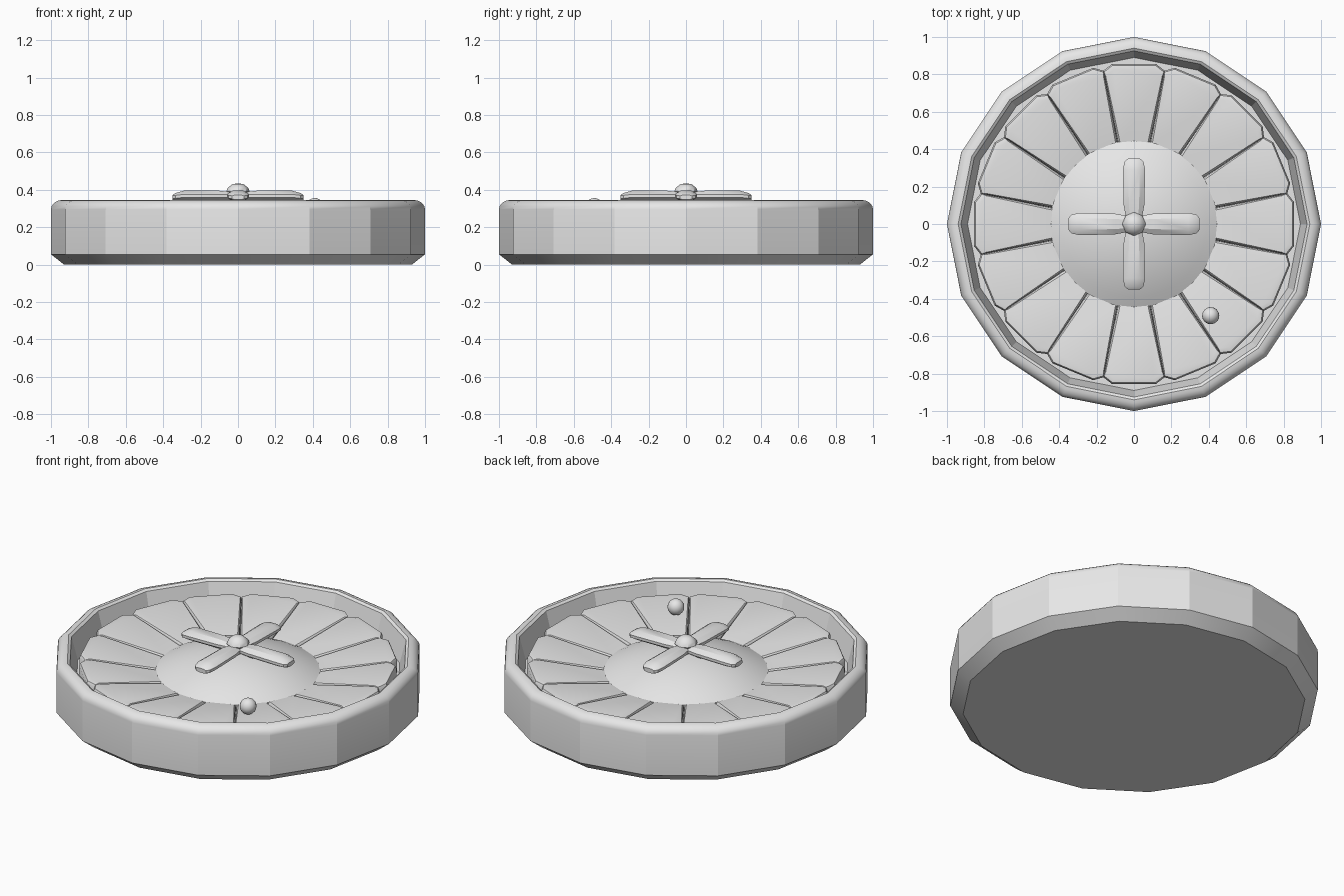
import bpy
import bmesh
from math import pi, sin, cos, radians
from mathutils import Matrix, Vector

cube = bpy.data.objects.get("Cube")
if cube:
    bpy.data.objects.remove(cube)

grey = bpy.data.materials.new("plain_grey")
grey.use_nodes = True
grey.diffuse_color = (0.8, 0.8, 0.8, 1)
grey.node_tree.nodes["Principled BSDF"].inputs["Base Color"].default_value = (0.8, 0.8, 0.8, 1)


def finish(bm, name, angle):
    """Turn a bmesh into a shaded, coloured object."""
    bmesh.ops.remove_doubles(bm, verts=bm.verts, dist=0.0001)
    bmesh.ops.recalc_face_normals(bm, faces=bm.faces)
    mesh = bpy.data.meshes.new(name)
    bm.to_mesh(mesh)
    bm.free()
    mesh.materials.append(grey)
    obj = bpy.data.objects.new(name, mesh)
    bpy.context.collection.objects.link(obj)
    bpy.ops.object.select_all(action='DESELECT')
    obj.select_set(True)
    bpy.context.view_layer.objects.active = obj
    bpy.ops.object.shade_smooth_by_angle(angle=radians(angle))
    return obj


def revolve(name, profile, sides, angle):
    """Spin an (r, z) profile round the z axis."""
    bm = bmesh.new()
    verts = [bm.verts.new((r, 0, z)) for r, z in profile]
    edges = [bm.edges.new(pair) for pair in zip(verts, verts[1:])]
    bmesh.ops.spin(bm, geom=verts + edges, cent=(0, 0, 0), axis=(0, 0, 1),
                   angle=2 * pi, steps=sides, use_merge=True)
    return finish(bm, name, angle)


def loft(bm, rings, turn):
    """Skin a list of equal rings, cap both ends, and turn about z."""
    mat = Matrix.Rotation(turn, 4, 'Z')
    loops = [[bm.verts.new(mat @ Vector(p)) for p in ring] for ring in rings]
    n = len(loops[0])
    for a, b in zip(loops, loops[1:]):
        for i in range(n):
            j = (i + 1) % n
            bm.faces.new((a[i], a[j], b[j], b[i]))
    bm.faces.new(loops[0])
    bm.faces.new(loops[-1])


# Sixteen-sided tub with a rounded lip and a sloping inner wall
lip = [(0.94 + 0.06 * cos(t * pi / 10), 0.295 + 0.05 * sin(t * pi / 10)) for t in range(6)]
revolve("tub", [(0, 0), (0.93, 0), (1, 0.055)] + lip
        + [(0.925, 0.335), (0.89, 0.2), (0, 0.2)], 16, 21)

# Ring of sloping wedge plates
bm = bmesh.new()
half = [(0.085, 0.43), (0.163, 0.82), (0.118, 0.855)]
outline = half + [(-x, y) for x, y in reversed(half)]


def plate_ring(grow, drop):
    ring = []
    for x, y in outline:
        y2 = y - grow * (2.5 if y > 0.6 else 0)
        x2 = x * (1 - grow / abs(x))
        ring.append((x2, y2, 0.232 + (y2 - 0.45) * 0.155 - drop))
    return ring


for k in range(16):
    base = [(x, y, 0.18) for x, y in outline]
    loft(bm, [base, plate_ring(0, 0.025), plate_ring(0.003, 0.008),
              plate_ring(0.012, 0)], k * pi / 8)
finish(bm, "wedge_plates", 35)

# Shallow central dome
dome = [(0.45, 0.18), (0.45, 0.225)]
dome += [(0.45 * cos(t * pi / 16), 0.235 + 0.115 * sin(t * pi / 16)) for t in range(1, 8)]
cap_r, cap_base, cap_h = 0.45, 0.228, 0.12
dome = [(cap_r, 0.18)] + [(cap_r * t / 8, cap_base + cap_h * (1 - (t / 8) ** 2))
                          for t in range(8, -1, -1)]
revolve("centre_dome", dome, 24, 30)

# Four handle arms with chamfered sides and tapered tips
bm = bmesh.new()


def arm_ring(x, w, low, high):
    mid = (low + high) / 2
    side = [(w * 0.5, low), (w, mid - 0.008), (w, mid + 0.008), (w * 0.5, high)]
    return [(x, y, z) for y, z in side] + [(x, -y, z) for y, z in reversed(side)]


for k in range(4):
    loft(bm, [arm_ring(0.02, 0.04, 0.345, 0.385), arm_ring(0.1, 0.055, 0.34, 0.395),
              arm_ring(0.29, 0.06, 0.34, 0.395), arm_ring(0.335, 0.05, 0.342, 0.382),
              arm_ring(0.35, 0.032, 0.347, 0.372)], k * pi / 2)
finish(bm, "handle_arms", 30)

# Stem and knob of the handle
revolve("handle_stem", [(0.06, 0.3), (0.05, 0.36), (0.05, 0.39), (0, 0.39)], 8, 30)
revolve("handle_knob", [(0, 0.36), (0.04, 0.365), (0.063, 0.39), (0.055, 0.41),
                        (0.03, 0.43), (0, 0.435)], 8, 40)

# Small loose ball
bm = bmesh.new()
bmesh.ops.create_uvsphere(bm, u_segments=16, v_segments=10, radius=0.046,
                          matrix=Matrix.Translation((0.41, -0.49, 0.31)))
finish(bm, "ball", 60)
